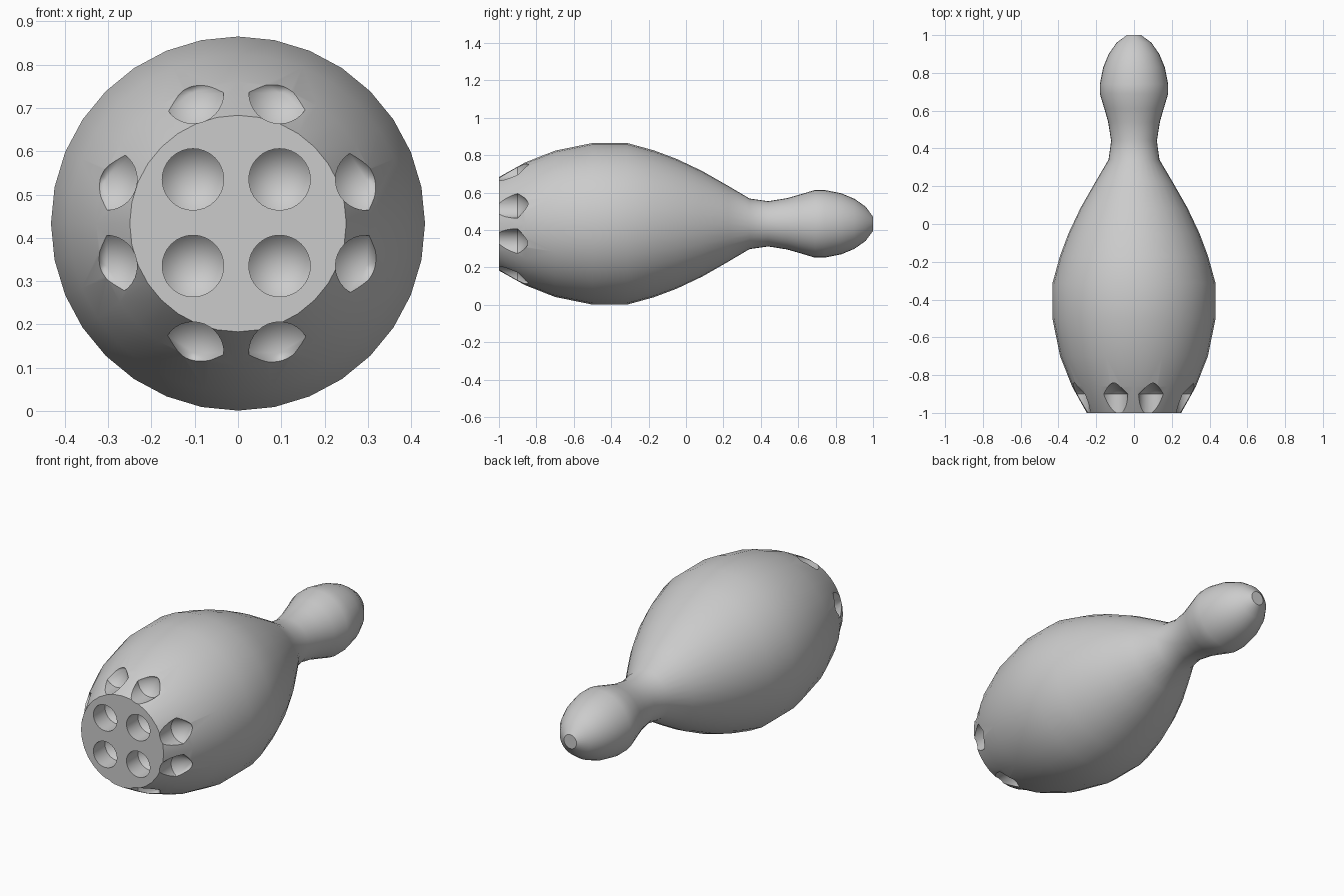
import bpy, bmesh, math
from mathutils import Matrix, Vector

cube = bpy.data.objects.get("Cube")
if cube:
    bpy.data.objects.remove(cube, do_unlink=True)

CENTRE_Z = 0.433

grey = bpy.data.materials.new("plain grey")
grey.use_nodes = True
colour = (0.6, 0.6, 0.6, 1)
grey.diffuse_color = colour
grey.node_tree.nodes["Principled BSDF"].inputs["Base Color"].default_value = colour


def lathe(name, profile, sides, centres):
    """Capped solids of revolution along y, one per (x, z) centre."""
    bm = bmesh.new()
    for cx, cz in centres:
        rings = []
        for y, r in profile:
            if r == 0:
                rings.append([bm.verts.new((cx, y, cz))] * sides)
                continue
            rings.append([bm.verts.new((cx + r * math.sin(i * math.tau / sides), y,
                                        cz + r * math.cos(i * math.tau / sides)))
                          for i in range(sides)])
        for a, b in zip(rings, rings[1:]):
            for i in range(sides):
                j = (i + 1) % sides
                corners = [a[i], a[j], b[j], b[i]]
                bm.faces.new(list(dict.fromkeys(corners)))
        for ring, r in ((rings[0], profile[0][1]), (rings[-1], profile[-1][1])):
            if r > 0:
                bm.faces.new(ring)
    bmesh.ops.recalc_face_normals(bm, faces=bm.faces)
    mesh = bpy.data.meshes.new(name)
    bm.to_mesh(mesh)
    bm.free()
    mesh.materials.append(grey)
    obj = bpy.data.objects.new(name, mesh)
    bpy.context.collection.objects.link(obj)
    return obj


# Pin body: base, belly, neck and rounded head
pin_profile = [(-1, .25), (-.86, .328), (-.7, .391), (-.5, .432), (-.315, .432),
               (-.17, .392), (-.05, .347), (.085, .283), (.225, .203), (.34, .135),
               (.44, .121), (.54, .137), (.61, .157), (.69, .181), (.74, .181),
               (.83, .163), (.9, .134), (.96, .092), (1, .038)]
pin = lathe("pin_body", pin_profile, 32, [(0, CENTRE_Z)])

# Drilled holes: four by four grid without its corners, conical bottoms
steps = (-.3, -.1, .1, .3)
centres = [(x - .004, z + CENTRE_Z + .002) for x in steps for z in steps
           if abs(x) + abs(z) < .5]
drill = lathe("hole_cutter", [(-1.1, .071), (-.9, .071), (-.825, 0)], 32, centres)
drill.hide_render = True

cut = pin.modifiers.new("holes", "BOOLEAN")
cut.object = drill
cut.operation = "DIFFERENCE"
cut.solver = "EXACT"
bpy.ops.object.select_all(action="DESELECT")
bpy.context.view_layer.objects.active = pin
pin.select_set(True)
bpy.ops.object.modifier_apply(modifier=cut.name)
bpy.data.objects.remove(drill, do_unlink=True)

# Smooth shading with crisp hole and base rims
bpy.ops.object.shade_smooth_by_angle(angle=math.radians(30))
